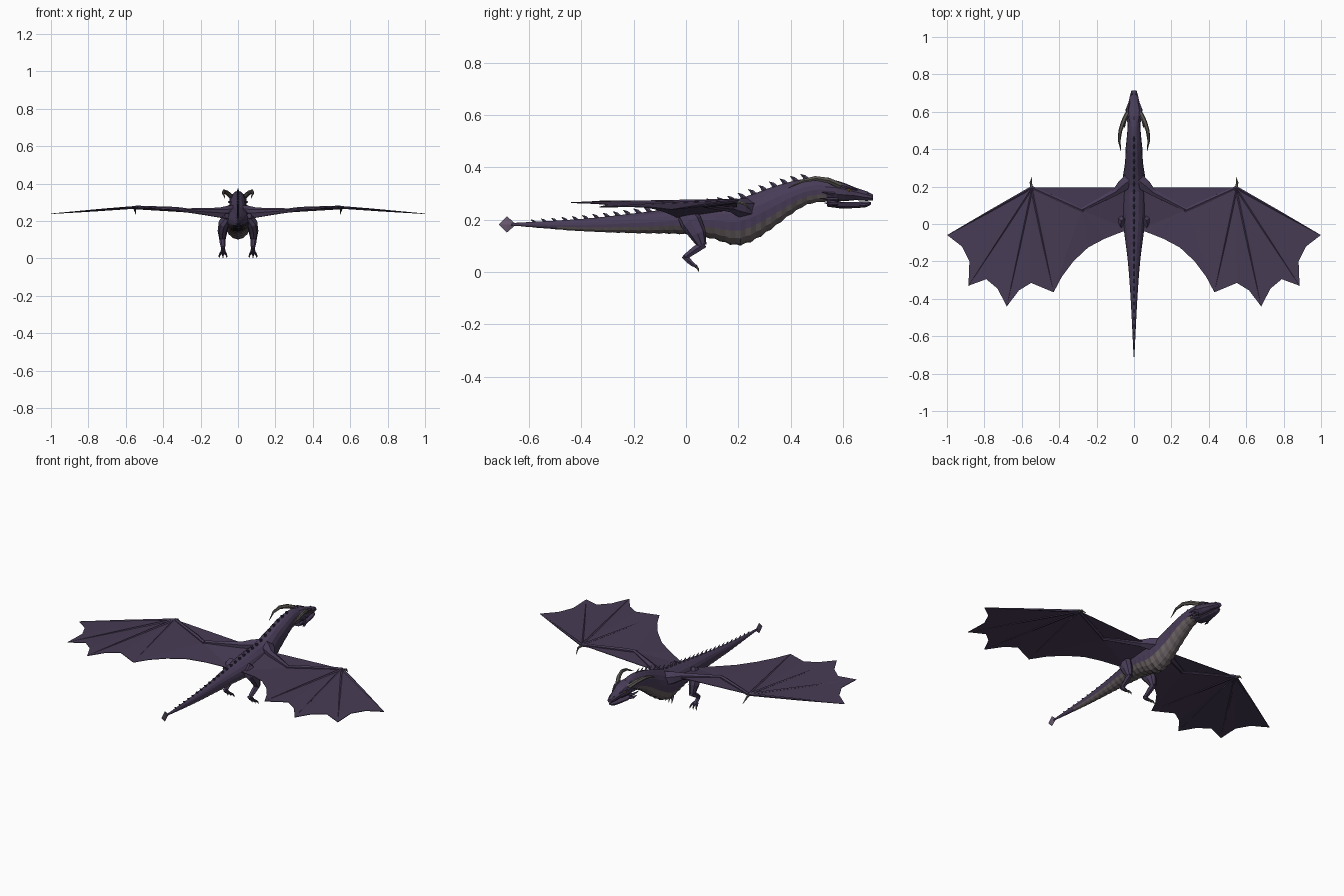
import bpy, bmesh, math
from mathutils import Vector

cube = bpy.data.objects.get("Cube")
if cube:
    bpy.data.objects.remove(cube)


def material(name, rgb):
    m = bpy.data.materials.new(name)
    m.use_nodes = True
    m.diffuse_color = (*rgb, 1)
    m.node_tree.nodes["Principled BSDF"].inputs["Base Color"].default_value = (*rgb, 1)
    return m


HIDE = material("purple hide", (0.064, 0.045, 0.096))
MEMBRANE = material("wing purple", (0.064, 0.044, 0.09))
BELLY = material("belly taupe", (0.14, 0.115, 0.12))
HORN = material("horn grey", (0.11, 0.10, 0.09))
BLADE = material("tail mauve", (0.14, 0.10, 0.16))
EYE = material("eye amber", (0.3, 0.16, 0.03))
X, Z = Vector((1, 0, 0)), Vector((0, 0, 1))
SIDES = (("left", 1), ("right", -1))


def finish(name, bm, *mats):
    bmesh.ops.recalc_face_normals(bm, faces=bm.faces)
    me = bpy.data.meshes.new(name)
    bm.to_mesh(me)
    bm.free()
    ob = bpy.data.objects.new(name, me)
    for m in mats:
        me.materials.append(m)
    bpy.context.collection.objects.link(ob)
    return ob


def skin(bm, rings):
    """Join rings of points into a closed skin."""
    loops = [[bm.verts.new(p) for p in ring] for ring in rings]
    n = len(loops[0])
    for a, b in zip(loops, loops[1:]):
        for i in range(n):
            j = (i + 1) % n
            bm.faces.new((a[i], a[j], b[j], b[i]))
    bm.faces.new(loops[0])
    bm.faces.new(loops[-1])


def add_tube(bm, path, radii, sides=6, ref=X, mirror=1):
    """Tapered limb; each radius is (along ref, across ref) or one number."""
    pts = [Vector(p) for p in path]
    rings = []
    for i, p in enumerate(pts):
        t = (pts[min(i + 1, len(pts) - 1)] - pts[max(i - 1, 0)]).normalized()
        u = (ref - t * ref.dot(t)).normalized()
        v = t.cross(u)
        r = radii[i]
        w, d = r if isinstance(r, tuple) else (r, r)
        ring = []
        for k in range(sides):
            a = math.tau * k / sides
            q = p + u * (w * math.cos(a)) + v * (d * math.sin(a))
            ring.append((q.x * mirror, q.y, q.z))
        rings.append(ring)
    skin(bm, rings)


def tube(name, path, radii, mat, **kw):
    bm = bmesh.new()
    add_tube(bm, path, radii, **kw)
    return finish(name, bm, mat)


def sample(stations, y):
    """Smooth (top, bottom, half width) at a given y."""
    i = 0
    while i < len(stations) - 2 and y > stations[i + 1][0]:
        i += 1
    a, b = stations[i], stations[i + 1]
    p, q = stations[max(i - 1, 0)], stations[min(i + 2, len(stations) - 1)]
    s = (y - a[0]) / (b[0] - a[0])
    h = b[0] - a[0]
    out = []
    for c in (1, 2, 3):
        ma = (b[c] - p[c]) / (b[0] - p[0]) * h
        mb = (q[c] - a[c]) / (q[0] - a[0]) * h
        out.append((2*s**3 - 3*s*s + 1) * a[c] + (s**3 - 2*s*s + s) * ma
                   + (3*s*s - 2*s**3) * b[c] + (s**3 - s*s) * mb)
    return out


def oval(y, top, bottom, half, sides, bulge=1.0):
    ring = []
    for k in range(sides):
        a = math.pi / 2 + math.tau * k / sides
        grow = bulge if math.sin(a) < -0.3 else 1
        ring.append((half * math.cos(a) * grow, y,
                     (top + bottom) / 2 + (top - bottom) / 2 * math.sin(a) * grow))
    return ring


# Body, neck and tail: y, top, bottom, half width
BODY = [(-0.67, 0.187, 0.178, 0.004), (-0.4, 0.203, 0.157, 0.018), (-0.2, 0.224, 0.15, 0.033),
        (0, 0.25, 0.146, 0.058), (0.1, 0.264, 0.13, 0.065), (0.19, 0.276, 0.106, 0.066),
        (0.25, 0.296, 0.12, 0.06), (0.33, 0.325, 0.17, 0.048), (0.4, 0.345, 0.222, 0.045),
        (0.46, 0.357, 0.258, 0.039), (0.52, 0.36, 0.27, 0.034), (0.58, 0.345, 0.268, 0.034)]
COUNT = 65
bm = bmesh.new()
rings = []
for i in range(COUNT):
    y = -0.67 + 1.25 * i / (COUNT - 1)
    rings.append(oval(y, *sample(BODY, y), 16, 1.07 if i % 2 else 1.0))
skin(bm, rings)
for f in bm.faces:
    c = f.calc_center_median()
    if -0.5 < c.y < 0.56:
        top, bottom, half = sample(BODY, c.y)
        if (c.z - (top + bottom) / 2) / (top - bottom) < -0.25:
            f.material_index = 1
finish("body", bm, HIDE, BELLY)

# Head
SKULL = [(0.53, 0.355, 0.272, 0.033), (0.575, 0.35, 0.27, 0.048), (0.61, 0.339, 0.271, 0.044),
         (0.65, 0.322, 0.275, 0.031), (0.69, 0.309, 0.272, 0.022), (0.715, 0.297, 0.274, 0.014)]
JAW = [(0.54, 0.28, 0.25, 0.032), (0.59, 0.268, 0.243, 0.036), (0.65, 0.268, 0.244, 0.025),
       (0.69, 0.27, 0.248, 0.018), (0.708, 0.268, 0.258, 0.011)]
for name, stations in (("skull", SKULL), ("lower_jaw", JAW)):
    bm = bmesh.new()
    skin(bm, [oval(*s, 10) for s in stations])
    finish(name, bm, HIDE)

for side, m in SIDES:
    tube(side + "_horn", [(0.036, 0.59, 0.33), (0.058, 0.545, 0.35), (0.074, 0.495, 0.358),
                          (0.079, 0.445, 0.348), (0.07, 0.39, 0.32)],
         [0.013, 0.012, 0.01, 0.007, 0.001], HORN, mirror=m)
    tube(side + "_brow", [(0.03, 0.575, 0.338), (0.037, 0.61, 0.328), (0.024, 0.655, 0.313)],
         [0.008, 0.009, 0.003], HIDE, mirror=m)
    tube(side + "_eye", [(0.036, 0.612, 0.312), (0.035, 0.622, 0.312), (0.031, 0.632, 0.311)],
         [0.002, 0.006, 0.002], EYE, mirror=m)
    tube(side + "_nostril_ridge", [(0.01, 0.675, 0.303), (0.011, 0.693, 0.303), (0.008, 0.71, 0.293)],
         [0.002, 0.006, 0.003], HIDE, mirror=m)
    bm = bmesh.new()
    for z, reach in ((0.3, 0.52), (0.278, 0.51), (0.26, 0.53)):
        add_tube(bm, [(0.034, 0.58, z), (0.046, 0.555, z), (0.051, reach, z + 0.004)],
                 [0.007, 0.007, 0.001], 5, mirror=m)
    finish(side + "_cheek_spikes", bm, HIDE)

# Row of swept-back spines
bm = bmesh.new()
for i in range(27):
    y = -0.58 + 0.04 * i
    z = sample(BODY, y)[0] - 0.004
    s = 0.6 + 0.4 * min(1, (y + 0.6) / 0.5)
    add_tube(bm, [(0, y, z), (0, y - 0.008 * s, z + 0.012 * s), (0, y - 0.022 * s, z + 0.021 * s)],
             [(0.005 * s, 0.012 * s), (0.004 * s, 0.007 * s), 0.0008], 4)
finish("back_spines", bm, HIDE)

# Diamond blade at the tail tip
tube("tail_blade", [(0, -0.715, 0.182), (0, -0.685, 0.182), (0, -0.652, 0.182)],
     [0.001, (0.004, 0.031), 0.002], BLADE, sides=4)


# Wings
def wing_z(x):
    if x > 0.55:
        return 0.272 - 0.034 * ((x - 0.55) / 0.45) ** 1.3
    return 0.272 - 0.062 * ((0.55 - x) / 0.5) ** 1.5


def on_wing(x, y):
    return (x, y, wing_z(x))


SHOULDER, ELBOW, WRIST = (0.09, 0.195, 0.25), (0.28, 0.075, 0.256), (0.547, 0.195, 0.272)
OUTER = [(0.998, -0.06), (0.92, -0.12), (0.88, -0.2), (0.885, -0.33), (0.79, -0.295), (0.73, -0.345),
         (0.68, -0.44), (0.615, -0.355), (0.55, -0.315), (0.43, -0.365)]
INNER = [(0.43, -0.365), (0.385, -0.28), (0.325, -0.2), (0.245, -0.125), (0.16, -0.08),
         (0.085, -0.05), (0.03, -0.03)]
for side, m in SIDES:
    bm = bmesh.new()
    inner = [on_wing(*p) for p in INNER] + [(0.03, 0.17, 0.235)]
    fans = [(WRIST, [on_wing(*p) for p in OUTER]), (ELBOW, [WRIST] + inner),
            (ELBOW, [(0.03, 0.17, 0.235), SHOULDER, WRIST])]
    for hub, rim in fans:
        for a, b in zip(rim, rim[1:]):
            bm.faces.new([bm.verts.new((p[0] * m, p[1], p[2])) for p in (hub, a, b)])
    bmesh.ops.remove_doubles(bm, verts=bm.verts, dist=0.0005)
    wing = finish(side + "_wing_membrane", bm, MEMBRANE)
    thick = wing.modifiers.new("thickness", "SOLIDIFY")
    thick.thickness, thick.offset = 0.003, 0

    bm = bmesh.new()
    add_tube(bm, [(0.015, 0.24, 0.24), (0.06, 0.205, 0.245), (0.1, 0.17, 0.25), ELBOW],
             [0.045, 0.036, 0.021, 0.011], ref=Z, mirror=m)
    add_tube(bm, [(0.27, 0.07, 0.256), (0.33, 0.098, 0.262), WRIST], [0.011, 0.013, 0.01], ref=Z, mirror=m)
    finish(side + "_wing_arm", bm, HIDE)

    bm = bmesh.new()
    for tip in OUTER[0], OUTER[3], OUTER[6], OUTER[9]:
        mid = [(a + b) / 2 for a, b in zip(WRIST, tip)]
        end = on_wing(*tip)
        add_tube(bm, [WRIST, (mid[0], mid[1], (WRIST[2] + end[2]) / 2), end],
                 [0.008, 0.006, 0.0015], 5, Z, m)
    finish(side + "_wing_fingers", bm, HIDE)
    tube(side + "_wing_claw", [(0.547, 0.19, 0.27), (0.552, 0.222, 0.262), (0.546, 0.25, 0.235)],
         [0.008, 0.006, 0.001], HORN, mirror=m)

    # Legs and feet
    tube(side + "_thigh", [(0.055, 0.0, 0.22), (0.075, 0.02, 0.19), (0.083, 0.045, 0.145), (0.083, 0.062, 0.1)],
         [(0.02, 0.035), (0.029, 0.042), (0.026, 0.033), (0.017, 0.017)], HIDE, sides=8, mirror=m)
    tube(side + "_shin", [(0.083, 0.07, 0.107), (0.082, 0.035, 0.085), (0.08, -0.006, 0.055)],
         [0.016, 0.016, 0.011], HIDE, mirror=m)
    tube(side + "_foot", [(0.08, -0.01, 0.062), (0.08, 0.008, 0.045), (0.08, 0.03, 0.025)],
         [0.01, 0.012, (0.014, 0.008)], HIDE, mirror=m)
    bm, claws = bmesh.new(), bmesh.new()
    for spread in (-1, 0, 1):
        x = 0.08 + 0.009 * spread
        knuckle = (x + 0.008 * spread, 0.04, 0.02)
        add_tube(bm, [(x, 0.022, 0.032), knuckle], [0.007, 0.006], 5, mirror=m)
        add_tube(claws, [knuckle, (x + 0.011 * spread, 0.046, 0.012), (x + 0.012 * spread, 0.048, 0.001)],
                 [0.005, 0.004, 0.001], 5, mirror=m)
    finish(side + "_toes", bm, HIDE)
    finish(side + "_toe_claws", claws, HORN)
